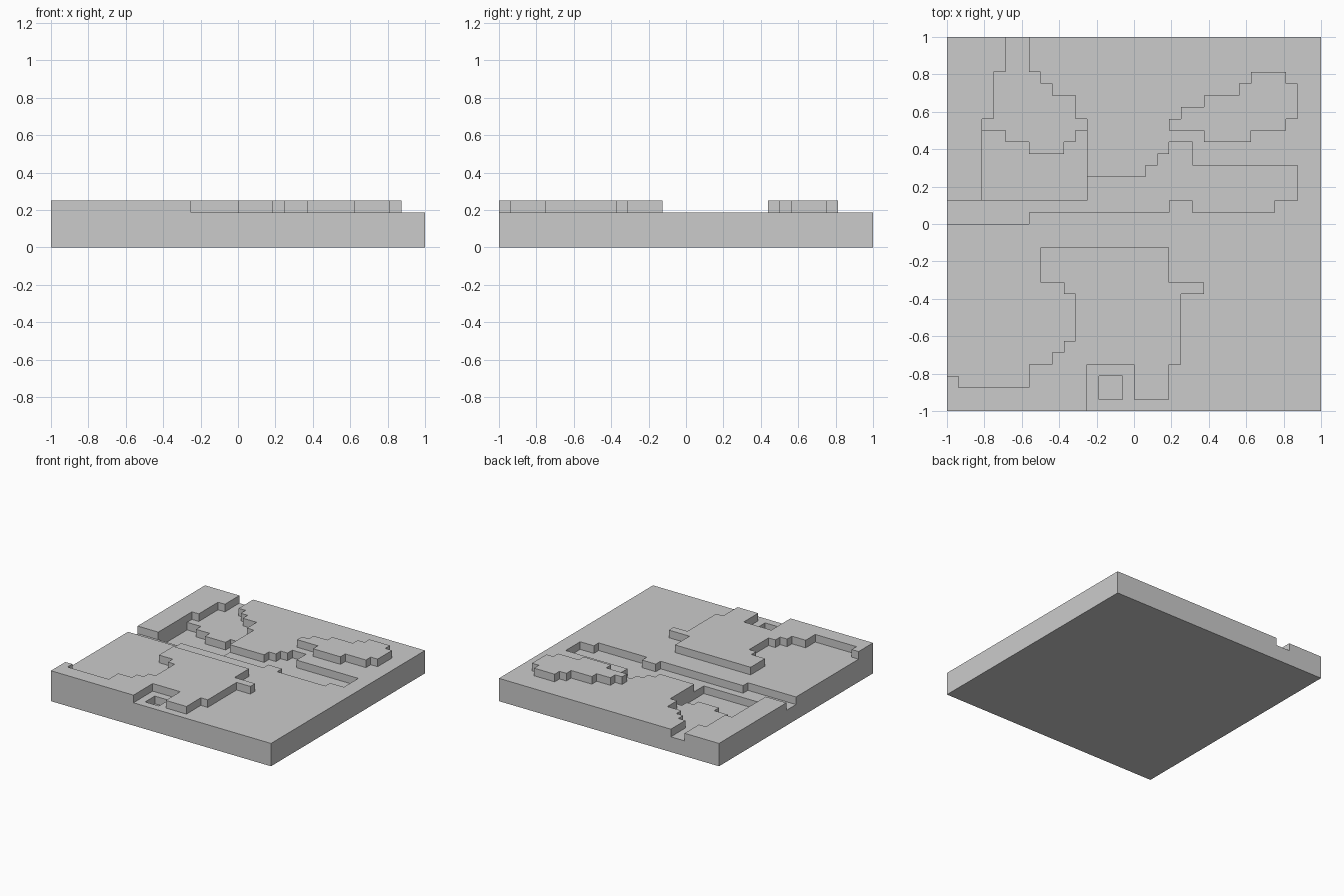
import bpy, bmesh, math

if "Cube" in bpy.data.objects:
    bpy.data.objects.remove(bpy.data.objects["Cube"])

U = 1 / 16          # size of one terrain step
N = 16              # steps from centre to edge

# Stepped outlines as (x, y): go across to x, then along to y; closes on itself
upland = [(-16, -13), (-15, -14), (-9, -12), (-7, -11), (-6, -10), (-5, -6), (-6, -5),
          (-8, -2), (3, -5), (6, -6), (4, -12), (3, -15), (0, -12), (-4, -16)]
hill = [(3, 9), (4, 10), (6, 11), (9, 12), (10, 13), (13, 12), (14, 9), (13, 8),
        (10, 7), (6, 8)]
river = [(-16, 2), (-4, 4), (1, 5), (2, 6), (3, 7), (5, 5), (14, 2), (12, 1),
         (5, 2), (3, 1), (-9, 0)]
basin = [(-13, 8), (-4, 2)]
shelf = [(-13, 9), (-12, 13), (-11, 16), (-9, 13), (-8, 12), (-7, 11), (-5, 9),
         (-4, 8), (-5, 7), (-6, 6), (-9, 7), (-11, 8)]
pit = [(-3, -13), (-1, -15)]

# Painted in order, later ones on top: outline, height in steps
GROUND = 3
layers = [(upland, 4), (hill, 4), (river, 2), (basin, 1), (shelf, 2), (pit, 2)]


def inside(outline, x, y):
    hit = False
    for (_, y0), (ex, y1) in zip(outline[-1:] + outline[:-1], outline):
        if ex < x and min(y0, y1) < y < max(y0, y1):
            hit = not hit
    return hit


def height(i, j):
    if not (-N <= i < N and -N <= j < N):
        return 0
    h = GROUND
    for outline, level in layers:
        if inside(outline, i + 0.5, j + 0.5):
            h = level
    return h


bm = bmesh.new()


def quad(*pts):
    bm.faces.new([bm.verts.new((x * U, y * U, z * U)) for x, y, z in pts])


# Floors, underside and the walls between unequal neighbours
for i in range(-N, N):
    for j in range(-N, N):
        h = height(i, j)
        ring = [(i, j), (i + 1, j), (i + 1, j + 1), (i, j + 1)]
        quad(*[(x, y, h) for x, y in ring])
        quad(*[(x, y, 0) for x, y in reversed(ring)])
        for k, (di, dj) in enumerate([(0, -1), (1, 0), (0, 1), (-1, 0)]):
            a, b = ring[k], ring[(k + 1) % 4]
            for z in range(height(i + di, j + dj), h):
                quad((*a, z), (*b, z), (*b, z + 1), (*a, z + 1))

# Weld and merge the flat areas
bmesh.ops.remove_doubles(bm, verts=bm.verts, dist=U / 10)
bmesh.ops.dissolve_limit(bm, angle_limit=math.radians(1), verts=bm.verts, edges=bm.edges)
bmesh.ops.triangulate(bm, faces=[f for f in bm.faces if len(f.verts) > 4])

mesh = bpy.data.meshes.new("terrain_tile")
bm.to_mesh(mesh)
bm.free()
bpy.context.collection.objects.link(bpy.data.objects.new("terrain_tile", mesh))
